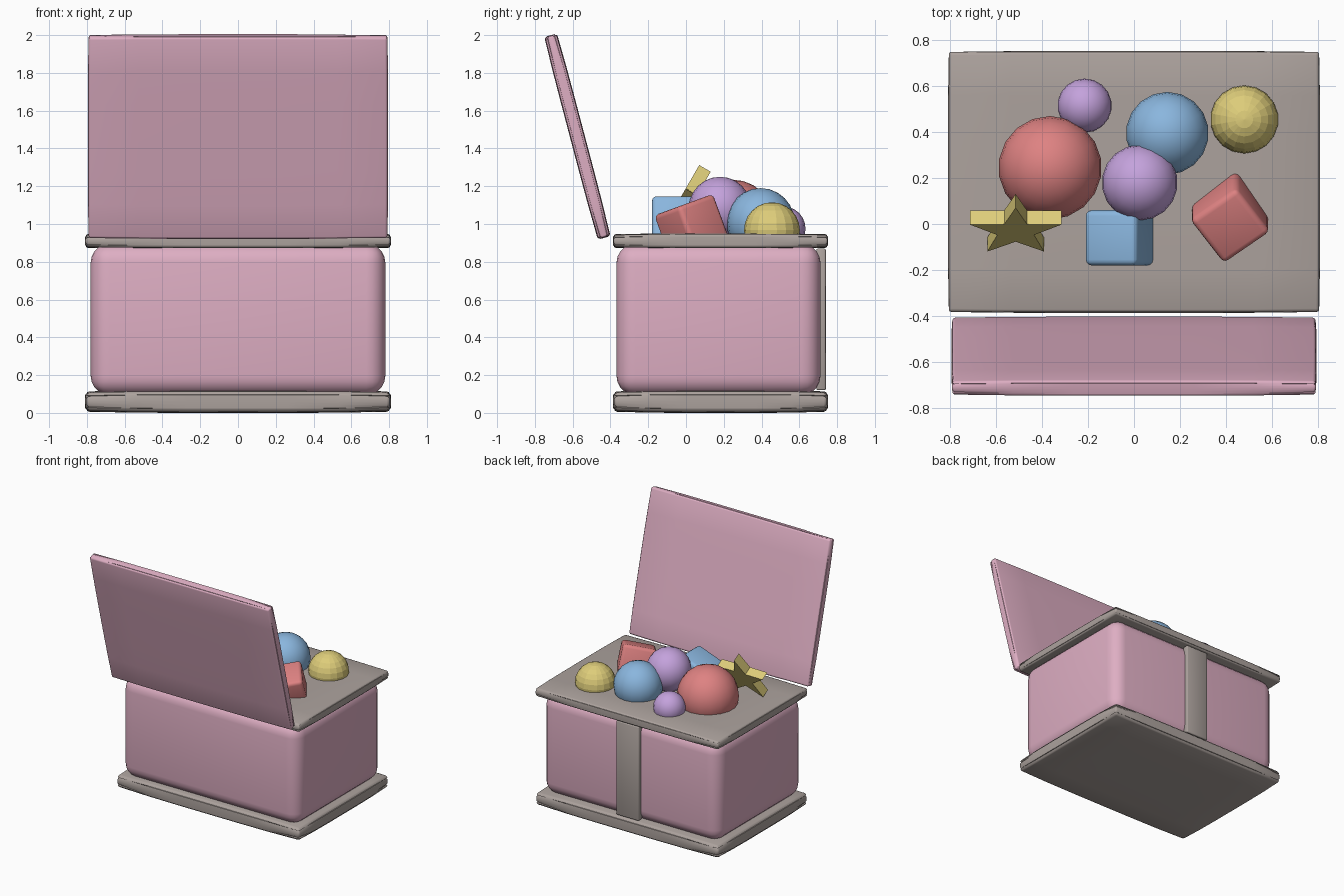
import bpy, bmesh, math
from mathutils import Matrix, Vector

old = bpy.data.objects.get("Cube")
if old:
    bpy.data.objects.remove(old, do_unlink=True)


def material(name, rgb):
    linear = [((c / 255 + 0.055) / 1.055) ** 2.4 for c in rgb] + [1.0]
    mat = bpy.data.materials.new(name)
    mat.use_nodes = True
    mat.diffuse_color = linear
    bsdf = next(n for n in mat.node_tree.nodes if n.type == 'BSDF_PRINCIPLED')
    bsdf.inputs["Base Color"].default_value = linear
    return mat


PINK = material("soft pink", (222, 174, 195))
GREY = material("warm grey", (172, 162, 157))
RED = material("coral red", (222, 130, 130))
BLUE = material("sky blue", (138, 182, 222))
PURPLE = material("lilac", (196, 162, 220))
YELLOW = material("straw yellow", (222, 205, 122))


def finish(bm, name, mat, matrix):
    bmesh.ops.recalc_face_normals(bm, faces=bm.faces)
    mesh = bpy.data.meshes.new(name)
    bm.to_mesh(mesh)
    bm.free()
    mesh.materials.append(mat)
    obj = bpy.data.objects.new(name, mesh)
    bpy.context.collection.objects.link(obj)
    obj.matrix_world = matrix
    return obj


def smooth(obj, angle):
    bpy.ops.object.select_all(action='DESELECT')
    obj.select_set(True)
    bpy.context.view_layer.objects.active = obj
    bpy.ops.object.shade_smooth_by_angle(angle=math.radians(angle))


def soft_box(name, mat, size, centre, bevel, segments=3, bulge=0.0, rotation=Matrix()):
    """Bevelled box whose faces swell a little towards their middles."""
    bm = bmesh.new()
    bmesh.ops.create_cube(bm, size=2)
    if bulge:
        bmesh.ops.subdivide_edges(bm, edges=bm.edges[:], cuts=5, use_grid_fill=True)
    half = Vector(size) / 2
    for v in bm.verts:
        p = v.co.copy()
        for i in range(3):
            others = sum(p[j] ** 4 for j in range(3) if j != i)
            v.co[i] = p[i] * (half[i] - bulge * others / 2)
    sharp = [e for e in bm.edges if e.calc_face_angle() > math.radians(40)]
    bmesh.ops.bevel(bm, geom=sharp, offset=bevel, segments=segments,
                    profile=0.5, affect='EDGES', clamp_overlap=True)
    obj = finish(bm, name, mat, Matrix.Translation(centre) @ rotation)
    smooth(obj, 50)
    return obj


def ball(name, mat, radius, centre, rounded=True):
    bm = bmesh.new()
    bmesh.ops.create_uvsphere(bm, u_segments=18, v_segments=12, radius=radius)
    obj = finish(bm, name, mat, Matrix.Translation(centre))
    if rounded:
        smooth(obj, 60)


def star(name, mat, radius, depth, matrix):
    bm = bmesh.new()
    ring = []
    for i in range(10):
        r = radius if i % 2 == 0 else radius * 0.4
        a = math.pi / 2 + i * math.pi / 5
        ring.append(bm.verts.new((r * math.cos(a), r * math.sin(a), 0)))
    face = bm.faces.new(ring)
    extruded = bmesh.ops.extrude_face_region(bm, geom=[face], use_keep_orig=True)
    for v in extruded["geom"]:
        if isinstance(v, bmesh.types.BMVert):
            v.co.z -= depth
    finish(bm, name, mat, matrix)


# Chest body, rims, clasp strap and open lid
soft_box("chest_body", PINK, (1.56, 1.08, 0.80), (0, 0.172, 0.495), 0.10, 5)
soft_box("bottom_rim", GREY, (1.62, 1.14, 0.12), (0, 0.183, 0.06), 0.02, 2, 0.012)
soft_box("top_rim", GREY, (1.62, 1.14, 0.08), (0, 0.183, 0.91), 0.02, 2, 0.008)
soft_box("back_strap", GREY, (0.20, 0.05, 0.75), (0, 0.715, 0.495), 0.008, 2)
soft_box("lid", PINK, (1.59, 0.078, 1.11), (0, -0.575, 1.463), 0.025, 3, 0.008,
         Matrix.Rotation(math.radians(14.8), 4, 'X'))

# Balls
ball("red_ball", RED, 0.225, (-0.365, 0.245, 1.01))
ball("blue_ball", BLUE, 0.18, (0.145, 0.395, 1.01))
ball("large_purple_ball", PURPLE, 0.165, (0.025, 0.18, 1.085))
ball("small_purple_ball", PURPLE, 0.118, (-0.215, 0.515, 0.975))
ball("yellow_ball", YELLOW, 0.148, (0.48, 0.455, 0.967), rounded=False)

# Toy blocks
soft_box("blue_block", BLUE, (0.24, 0.24, 0.24), (-0.063, -0.06, 1.0), 0.025, 3, 0,
         Matrix.Rotation(math.radians(-20), 4, 'Y'))
soft_box("red_block", RED, (0.25, 0.25, 0.25), (0.418, 0.03, 0.985), 0.025, 3, 0,
         Matrix.Rotation(0.35, 4, 'X') @ Matrix.Rotation(0.63, 4, 'Z'))

# Star
star("toy_star", YELLOW, 0.21, 0.07,
     Matrix.Translation((-0.515, -0.035, 1.13)) @ Matrix.Rotation(math.radians(60), 4, 'X'))
